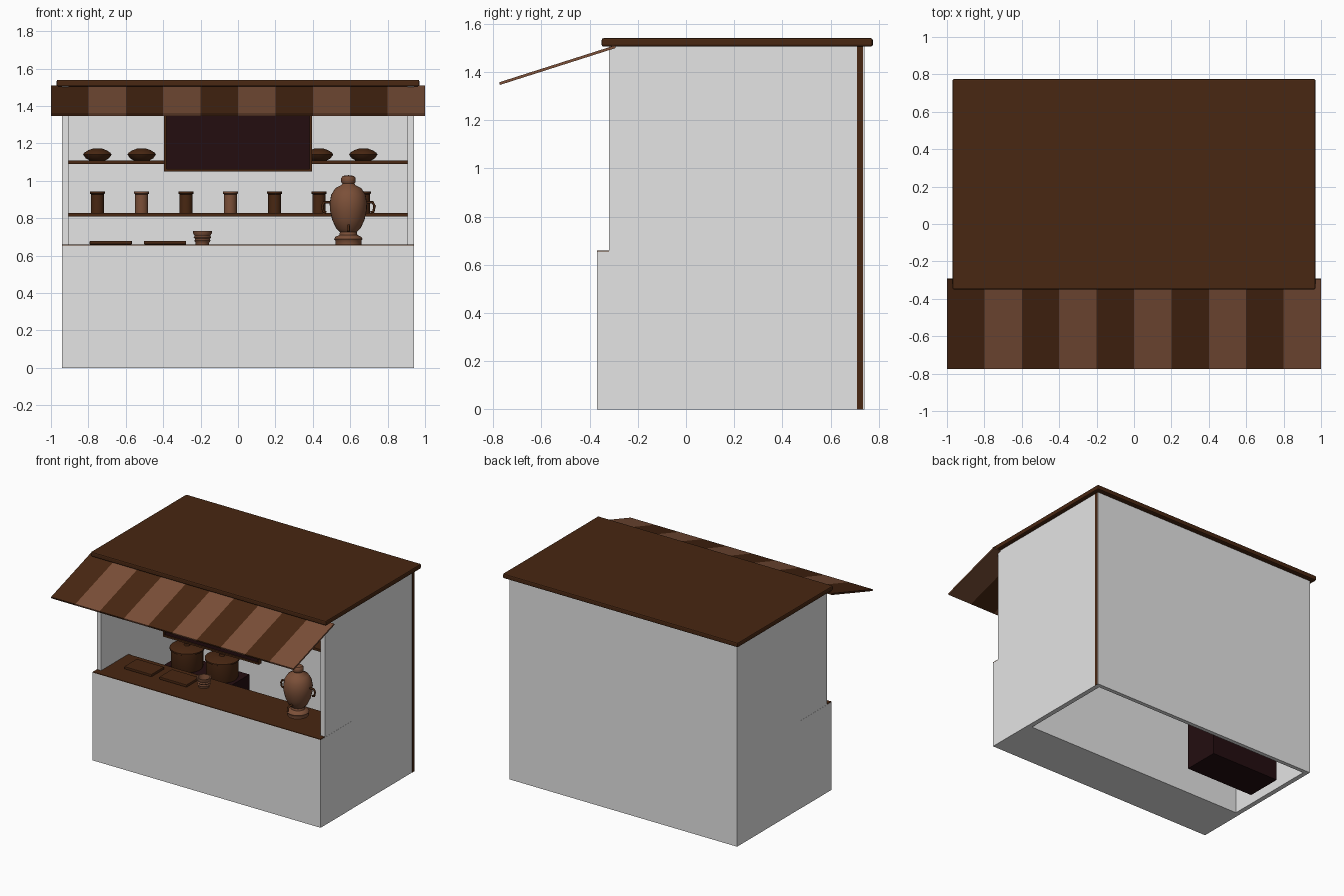
import bpy, bmesh, math
from mathutils import Vector, Matrix

cube = bpy.data.objects.get("Cube")
if cube:
    bpy.data.objects.remove(cube, do_unlink=True)


def material(name, rgb):
    m = bpy.data.materials.new(name)
    m.use_nodes = True
    m.diffuse_color = (*rgb, 1)
    bsdf = next(n for n in m.node_tree.nodes if n.type == 'BSDF_PRINCIPLED')
    bsdf.inputs["Base Color"].default_value = (*rgb, 1)
    return m


WALL = material("white_plaster", (0.78, 0.78, 0.78))
WOOD = material("dark_wood", (0.065, 0.02, 0.006))
COPPER = material("copper", (0.2, 0.08, 0.04))
MAROON = material("dark_maroon", (0.017, 0.004, 0.005))


def add_object(name, bm, mats, smooth=False):
    bmesh.ops.recalc_face_normals(bm, faces=bm.faces)
    mesh = bpy.data.meshes.new(name)
    bm.to_mesh(mesh)
    bm.free()
    for m in mats:
        mesh.materials.append(m)
    ob = bpy.data.objects.new(name, mesh)
    bpy.context.collection.objects.link(ob)
    if smooth:
        bpy.ops.object.select_all(action='DESELECT')
        ob.select_set(True)
        bpy.context.view_layer.objects.active = ob
        bpy.ops.object.shade_smooth_by_angle(angle=math.radians(40))
    return ob


def box(name, xs, ys, zs, mat, bevel=0):
    lo, hi = Vector((xs[0], ys[0], zs[0])), Vector((xs[1], ys[1], zs[1]))
    bm = bmesh.new()
    bmesh.ops.create_cube(bm, size=1, matrix=Matrix.Translation((lo + hi) / 2)
                          @ Matrix.Diagonal((*(hi - lo), 1)))
    ob = add_object(name, bm, [mat])
    if bevel:
        mod = ob.modifiers.new("soft_edges", 'BEVEL')
        mod.width, mod.segments = bevel, 2
    return ob


def lathe(name, profile, loc, mat, steps=28):
    """Spin (radius, height) points about the vertical axis."""
    bm = bmesh.new()
    verts = [bm.verts.new((r, 0, z)) for r, z in profile]
    edges = [bm.edges.new(pair) for pair in zip(verts, verts[1:])]
    bmesh.ops.spin(bm, geom=verts + edges, axis=(0, 0, 1), cent=(0, 0, 0),
                   angle=math.tau, steps=steps)
    bmesh.ops.remove_doubles(bm, verts=bm.verts, dist=0.0002)
    ob = add_object(name, bm, [mat], True)
    ob.location = loc
    return ob


def tube(name, points, radius, mat):
    cu = bpy.data.curves.new(name, 'CURVE')
    cu.dimensions = '3D'
    cu.bevel_depth, cu.bevel_resolution, cu.use_fill_caps = radius, 2, True
    sp = cu.splines.new('POLY')
    sp.points.add(len(points) - 1)
    for p, co in zip(sp.points, points):
        p.co = (*co, 1)
    cu.materials.append(mat)
    ob = bpy.data.objects.new(name, cu)
    bpy.context.collection.objects.link(ob)


# Walls, open at the bottom and the front
W, T, TOP = 0.94, 0.035, 1.51
for side, s in (("left", 1), ("right", -1)):
    box(f"{side}_wall", sorted((s * (W - T), s * W)), (-0.32, 0.74), (0, TOP), WALL)
box("back_wall", (T - W, W - T), (0.71, 0.74), (0, TOP), WALL)
box("back_corner_strip", (W - 0.004, W + 0.002), (0.71, 0.735), (0, TOP), WOOD)

# Serving counter
box("counter_body", (-W - 0.001, W + 0.001), (-0.37, 0), (0, 0.655), WALL)
box("counter_top", (-W, W), (-0.37, 0), (0.655, 0.66), WOOD)

# Roof
box("roof", (-0.97, 0.97), (-0.35, 0.775), (1.505, 1.54), WOOD, 0.008)

# Sloping awning with alternating stripes
STRIPES = 10
bm = bmesh.new()
rows = []
for i in range(STRIPES + 1):
    x = -1 + 2 * i / STRIPES
    rows.append([bm.verts.new((x, y, z)) for y, z in
                 ((-0.295, 1.51), (-0.775, 1.357), (-0.772, 1.346), (-0.292, 1.499))])
for i, (a, b) in enumerate(zip(rows, rows[1:])):
    for k in range(4):
        n = (k + 1) % 4
        bm.faces.new((a[k], a[n], b[n], b[k])).material_index = i % 2
bm.faces.new(rows[0])
bm.faces.new(rows[-1]).material_index = 1
add_object("awning", bm, [WOOD, COPPER])

# Hanging board with a frame
BX, BZ, F = 0.395, (1.05, 1.45), 0.012
box("board_panel", (F - BX, BX - F), (-0.31, -0.295), (BZ[0] + F, BZ[1] - F), MAROON)
for n, z in (("bottom", BZ[0]), ("top", BZ[1] - F)):
    box(f"board_frame_{n}", (-BX, BX), (-0.32, -0.29), (z, z + F), WOOD)
for n, x in (("right", -BX), ("left", BX - F)):
    box(f"board_frame_{n}", (x, x + F), (-0.32, -0.29), (BZ[0] + F, BZ[1] - F), WOOD)

# Shelves with bowls above and mugs below
for n, z in (("lower", 0.81), ("upper", 1.09)):
    box(f"{n}_shelf", (-0.905, 0.905), (0.51, 0.71), (z, z + 0.018), WOOD)
BOWL = [(0, 0), (0.04, 0), (0.062, 0.012), (0.076, 0.032), (0.07, 0.042),
        (0.05, 0.055), (0.025, 0.064), (0, 0.066)]
MUG = [(0, 0), (0.035, 0), (0.035, 0.1), (0.04, 0.103), (0.04, 0.115),
       (0.03, 0.115), (0.03, 0.01), (0, 0.01)]
for i in range(7):
    x = -0.752 + i * 0.237
    lathe(f"bowl_{i + 1}", BOWL, (x, 0.61, 1.108), WOOD)
    lathe(f"mug_{i + 1}", MUG, (x, 0.61, 0.828), COPPER if i in (1, 3) else WOOD)

# Stove with two lidded pots
box("stove", (-0.83, -0.27), (0.25, 0.52), (0, 0.48), MAROON)
POT = [(0, 0), (0.105, 0), (0.11, 0.01), (0.11, 0.13), (0.118, 0.134),
       (0.118, 0.145), (0.1, 0.152), (0.02, 0.16), (0.018, 0.175), (0, 0.175)]
for n, x in (("right", -0.69), ("left", -0.40)):
    lathe(f"{n}_pot", POT, (x, 0.385, 0.48), WOOD)

# Trays and a ribbed cup on the counter
for n, x in (("right", -0.68), ("left", -0.39)):
    box(f"{n}_tray", (x - 0.113, x + 0.113), (-0.21, -0.06), (0.66, 0.679), WOOD, 0.004)
CUP = [(0, 0), (0.036, 0), (0.036, 0.01), (0.044, 0.02), (0.039, 0.028), (0.047, 0.038),
       (0.042, 0.046), (0.05, 0.06), (0.05, 0.072), (0.042, 0.072), (0.034, 0.012), (0, 0.012)]
lathe("ribbed_cup", CUP, (-0.19, -0.13, 0.66), COPPER)

# Urn with handles and tap
UX, UY, UZ = 0.59, -0.135, 0.66
URN = [(0, 0), (0.07, 0), (0.07, 0.02), (0.076, 0.028), (0.07, 0.04), (0.048, 0.05),
       (0.045, 0.065), (0.065, 0.085), (0.086, 0.13), (0.098, 0.18), (0.1, 0.22),
       (0.092, 0.265), (0.07, 0.3), (0.038, 0.317), (0.032, 0.325), (0.038, 0.333),
       (0.038, 0.355), (0.03, 0.366), (0, 0.37)]
lathe("urn", URN, (UX, UY, UZ), COPPER)
for n, s in (("left", 1), ("right", -1)):
    tube(f"urn_{n}_handle", [(UX + s * dx, UY, UZ + dz) for dx, dz in
         ((0.09, 0.225), (0.13, 0.225), (0.14, 0.205), (0.134, 0.175), (0.118, 0.17))],
         0.007, WOOD)
tube("urn_tap", [(UX, UY - 0.06, UZ + 0.1), (UX, UY - 0.115, UZ + 0.1),
                 (UX, UY - 0.12, UZ + 0.07)], 0.008, WOOD)
